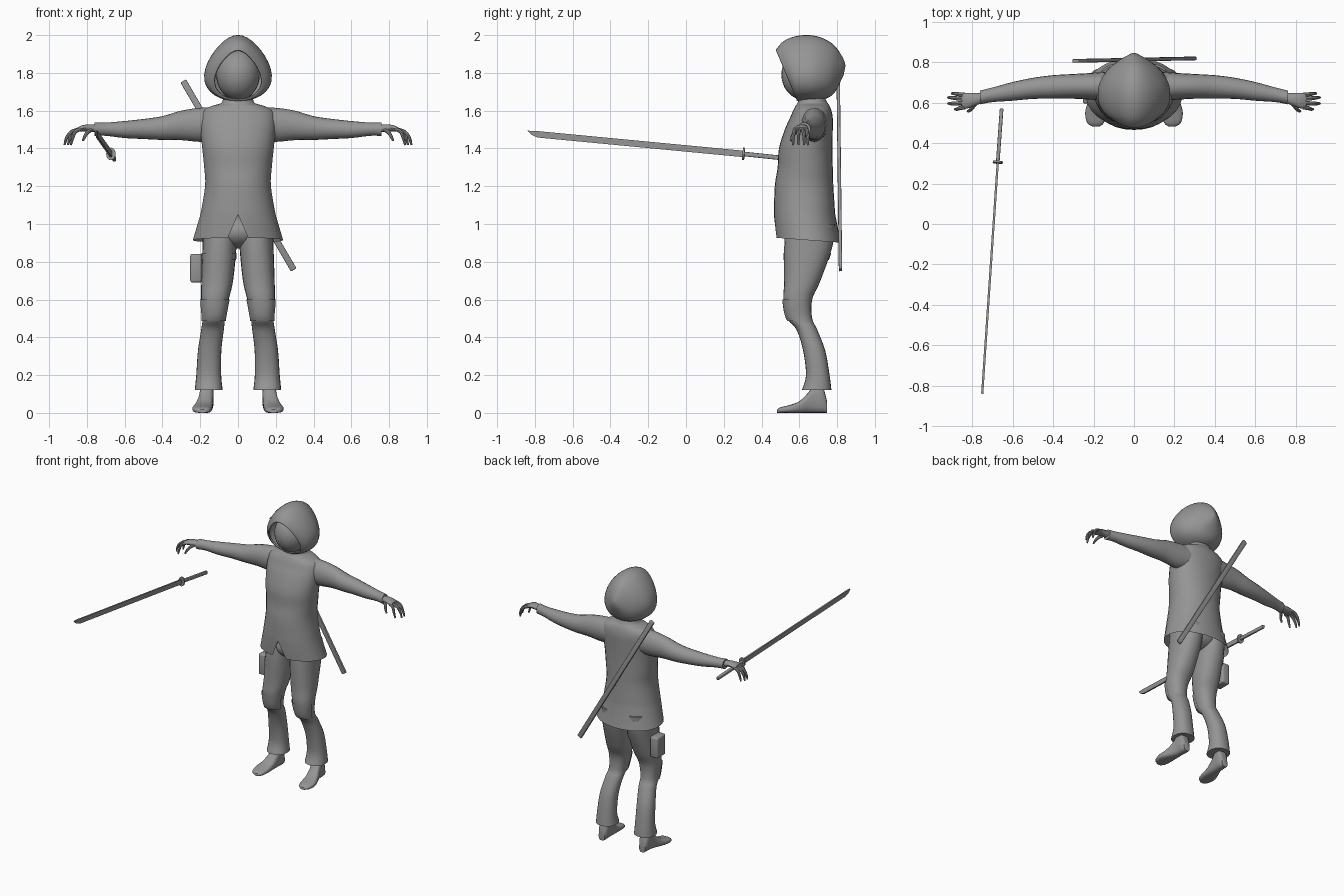
import bpy, bmesh, math
from mathutils import Vector, Matrix

if "Cube" in bpy.data.objects:
    bpy.data.objects.remove(bpy.data.objects["Cube"])

grey = bpy.data.materials.new("mid_grey")
grey.diffuse_color = (0.3, 0.3, 0.3, 1)
grey.use_nodes = True
grey.node_tree.nodes["Principled BSDF"].inputs["Base Color"].default_value = grey.diffuse_color


def finish(name, bm, mirror=False, angle=40):
    bmesh.ops.recalc_face_normals(bm, faces=bm.faces[:])
    me = bpy.data.meshes.new(name)
    bm.to_mesh(me)
    bm.free()
    me.materials.append(grey)
    ob = bpy.data.objects.new(name, me)
    bpy.context.collection.objects.link(ob)
    bpy.ops.object.select_all(action='DESELECT')
    ob.select_set(True)
    bpy.context.view_layer.objects.active = ob
    bpy.ops.object.shade_smooth_by_angle(angle=math.radians(angle))
    if mirror:
        m = ob.modifiers.new("mirror", 'MIRROR')
        m.use_mirror_merge = False
    return ob


def smooth_rows(rows, n=4):
    """Catmull-Rom interpolation between profile rows."""
    out = []
    for i in range(len(rows) - 1):
        p0, p1 = rows[max(i - 1, 0)], rows[i]
        p2, p3 = rows[i + 1], rows[min(i + 2, len(rows) - 1)]
        for k in range(n):
            t = k / n
            out.append(tuple(
                0.5 * (2 * b + (c - a) * t + (2 * a - 5 * b + 4 * c - d) * t * t
                       + (3 * b - a - 3 * c + d) * t ** 3)
                for a, b, c, d in zip(p0, p1, p2, p3)))
    return out + [tuple(rows[-1])]


def loft(name, rings, caps=(True, True), closed=True, mirror=False, skip=None):
    bm = bmesh.new()
    vs = [[bm.verts.new(p) for p in r] for r in rings]
    n = len(vs[0])
    for i in range(len(vs) - 1):
        for j in range(n if closed else n - 1):
            k = (j + 1) % n
            quad = [vs[i][j], vs[i][k], vs[i + 1][k], vs[i + 1][j]]
            if skip in quad or (skip and vs[skip[0]][skip[1]] in quad):
                quad.remove(vs[skip[0]][skip[1]])
            bm.faces.new(quad)
    if closed and caps[0]:
        bm.faces.new(vs[0])
    if closed and caps[1]:
        bm.faces.new(vs[-1])
    if skip:
        bm.verts.remove(vs[skip[0]][skip[1]])
    return finish(name, bm, mirror)


def power(v, e):
    return math.copysign(abs(v) ** e, v)


def flat_ring(z, xc, hw, y0, y1, n=24, e=0.9, slant=0.0, span=None):
    """Horizontal oval starting at the front; span limits it to a front arc."""
    yc, d = (y0 + y1) / 2, (y1 - y0) / 2
    if span:
        angles = [-span + 2 * span * i / n for i in range(n + 1)]
    else:
        angles = [2 * math.pi * i / n for i in range(n)]
    pts = []
    for a in angles:
        y = yc - d * power(math.cos(a), e)
        pts.append((xc + hw * power(math.sin(a), e), y, z - slant * (y - y0)))
    return pts


# Tunic with a split at the front of the hem
tunic = smooth_rows([(1.05, .2, .465, .79), (1.2, .175, .47, .78), (1.3, .18, .485, .777),
                     (1.4, .19, .492, .775), (1.5, .2, .523, .777), (1.56, .2, .55, .777),
                     (1.6, .185, .567, .77), (1.625, .14, .58, .76), (1.64, .09, .59, .75),
                     (1.67, .078, .6, .735)])
rings = [flat_ring(.927, 0, .24, .476, .82, 30, .95, .075)]
rings += [flat_ring(z, 0, w, a, b, 30, .92) for z, w, a, b in tunic]
loft("tunic", rings, caps=(False, True), skip=(0, 0))

# Sleeves
sleeve = smooth_rows([(.1, 1.53, .088, .68, .075), (.2, 1.525, .09, .68, .067), (.3, 1.522, .078, .68, .061),
                      (.4, 1.508, .063, .677, .058), (.5, 1.503, .053, .67, .052), (.6, 1.5, .045, .655, .046),
                      (.7, 1.502, .035, .638, .036), (.76, 1.502, .036, .625, .034)])
loft("sleeves", [[(x, yc + ry * math.cos(a), zc + rz * math.sin(a))
                  for a in [math.tau * i / 20 for i in range(20)]]
                 for x, zc, rz, yc, ry in sleeve], mirror=True)

# Hands: flattened palm, four curled fingers and a thumb
palm = smooth_rows([(.74, 1.503, .02, .623, .024), (.78, 1.508, .02, .617, .03),
                    (.82, 1.507, .017, .61, .038), (.85, 1.5, .012, .607, .038)], 3)
loft("palms", [[(x, yc + ry * math.cos(a), zc + rz * math.sin(a))
                for a in [math.tau * i / 14 for i in range(14)]]
               for x, zc, rz, yc, ry in palm], mirror=True)


def finger(name, path, r):
    pts = [Vector(p) for p in smooth_rows(path, 4)]
    out = []
    for i, p in enumerate(pts):
        d = (pts[min(i + 1, len(pts) - 1)] - pts[max(i - 1, 0)]).normalized()
        u = d.cross(Vector((0, 1, 0) if abs(d.y) < .8 else (1, 0, 0))).normalized()
        v = d.cross(u)
        rr = r * (1 - .5 * (i / (len(pts) - 1)) ** 2)
        out.append([p + rr * (math.cos(a) * u + math.sin(a) * v)
                    for a in [math.tau * k / 8 for k in range(8)]])
    loft(name, out, mirror=True)


for i, (y, y2, reach) in enumerate([(.638, .645, .9), (.618, .625, .918), (.597, .595, .918), (.577, .567, .885)]):
    finger(f"finger_{i + 1}", [(.835, y, 1.502), (.835 + (reach - .835) * .55, (y + y2) / 2, 1.488),
                               (reach - .01, y2, 1.455), (reach, y2, 1.418)], .0105)
finger("thumb", [(.775, .603, 1.5), (.797, .578, 1.485), (.81, .562, 1.465), (.822, .557, 1.44)], .011)

# Trousers, hips, knee patches and thigh strap
leg = smooth_rows([(1.0, .095, .09, .53, .79), (.88, .098, .09, .52, .775), (.7, .11, .084, .52, .712),
                   (.6, .122, .073, .516, .668), (.5, .128, .06, .535, .668), (.44, .135, .06, .585, .695),
                   (.33, .15, .062, .62, .737), (.2, .155, .066, .635, .76), (.12, .155, .074, .613, .77)], 5)
loft("trousers", [flat_ring(*r) for r in leg], mirror=True)


def band(rows, grow):
    return [(z, x, w + grow, a - grow, b + grow) for z, x, w, a, b in rows]


knee = band([r for r in leg if .48 <= r[0] <= .605], .006)
loft("knee_patches", [flat_ring(*r, span=1.4) for r in knee], closed=False, mirror=True)
strap = band([r for r in leg if .77 <= r[0] <= .85], .004)
loft("thigh_strap", [flat_ring(z, -x, w, a, b) for z, x, w, a, b in strap[:2]], caps=(False, False))


def ball(name, centre, radii, seg=28, rings=18):
    bm = bmesh.new()
    bmesh.ops.create_uvsphere(bm, u_segments=seg, v_segments=rings, radius=1,
                              matrix=Matrix.LocRotScale(Vector(centre), None, Vector(radii)))
    return finish(name, bm)


ball("hips", (0, .65, .96), (.17, .125, .09))

# Bare feet
foot = smooth_rows([(.482, .188, .018, .018), (.5, .19, .042, .03), (.55, .19, .052, .042), (.6, .182, .047, .062),
                    (.645, .172, .04, .105), (.68, .167, .037, .15), (.72, .165, .036, .15), (.747, .165, .024, .06)], 3)
loft("feet", [[(x + w * power(math.sin(a), .7), y, h * (.5 + .5 * power(math.cos(a), .7)))
               for a in [math.tau * i / 18 for i in range(18)]] for y, x, w, h in foot], mirror=True)

# Hood: rows of top y, top z, bottom y, bottom z, half width
hood = smooth_rows([(.475, 1.922, .585, 1.66, .122), (.52, 1.97, .59, 1.652, .152), (.6, 1.998, .62, 1.65, .17),
                    (.69, 1.995, .68, 1.65, .168), (.775, 1.955, .745, 1.665, .13), (.825, 1.89, .79, 1.7, .075),
                    (.845, 1.84, .835, 1.79, .018)])
rings = []
for ty, tz, by, bz, w in hood:
    ring = []
    for i in range(32):
        a = math.tau * i / 32
        t = .5 + .5 * math.cos(a)
        ring.append((w * math.sin(a) * (1 - .3 * math.cos(a)), by + (ty - by) * t, bz + (tz - bz) * t))
    rings.append(ring)
hood_ob = loft("hood", rings, caps=(False, True))
shell = hood_ob.modifiers.new("cloth", 'SOLIDIFY')
shell.thickness, shell.offset = .01, -1

# Masked face and neck
ball("face", (0, .63, 1.79), (.115, .125, .135))
loft("neck", [flat_ring(z, 0, .07, .6, .72) for z in (1.6, 1.7)])


def bar(name, a, b, up, outline, thick, bevel=0.0):
    """Outline of (along 0..1, across) points, extruded sideways, laid from a to b."""
    a, b = Vector(a), Vector(b)
    d = b - a
    side = d.cross(Vector(up)).normalized()
    across = side.cross(d).normalized()
    bm = bmesh.new()
    f = bm.faces.new([bm.verts.new(a + d * u + across * v - side * thick / 2) for u, v in outline])
    ext = bmesh.ops.extrude_face_region(bm, geom=[f])
    bmesh.ops.translate(bm, vec=side * thick, verts=[v for v in ext["geom"] if isinstance(v, bmesh.types.BMVert)])
    if bevel:
        bmesh.ops.bevel(bm, geom=bm.edges[:], offset=bevel, segments=3, profile=.5, affect='EDGES')
    return finish(name, bm)


def block(w):
    return [(0, -w), (1, -w), (1, w), (0, w)]


# Scabbard across the back and pouch on the thigh
bar("scabbard", (-.29, .806, 1.757), (.295, .818, .757), (1, 0, .58), block(.017), .018, .004)
bar("pouch", (-.222, .645, .69), (-.222, .645, .842), (0, 1, 0), block(.05), .062, .012)

# Sword floating beside the hand
guard, tip, pommel = Vector((-.673, .305, 1.371)), (-.75, -.84, 1.48), (-.654, .57, 1.343)
bar("blade", guard, tip, (0, 0, 1), [(0, -.017), (.95, -.017), (.98, -.006), (1, .014), (.96, .017), (0, .017)], .011)
bar("grip", guard, pommel, (0, 0, 1), block(.012), .018, .005)
bm = bmesh.new()
turn = (Vector(tip) - guard).to_track_quat('Z', 'Y')
bmesh.ops.create_cone(bm, cap_ends=True, segments=20, radius1=.033, radius2=.033, depth=.01,
                      matrix=Matrix.LocRotScale(guard, turn, Vector((.75, 1, 1))))
finish("guard", bm)
